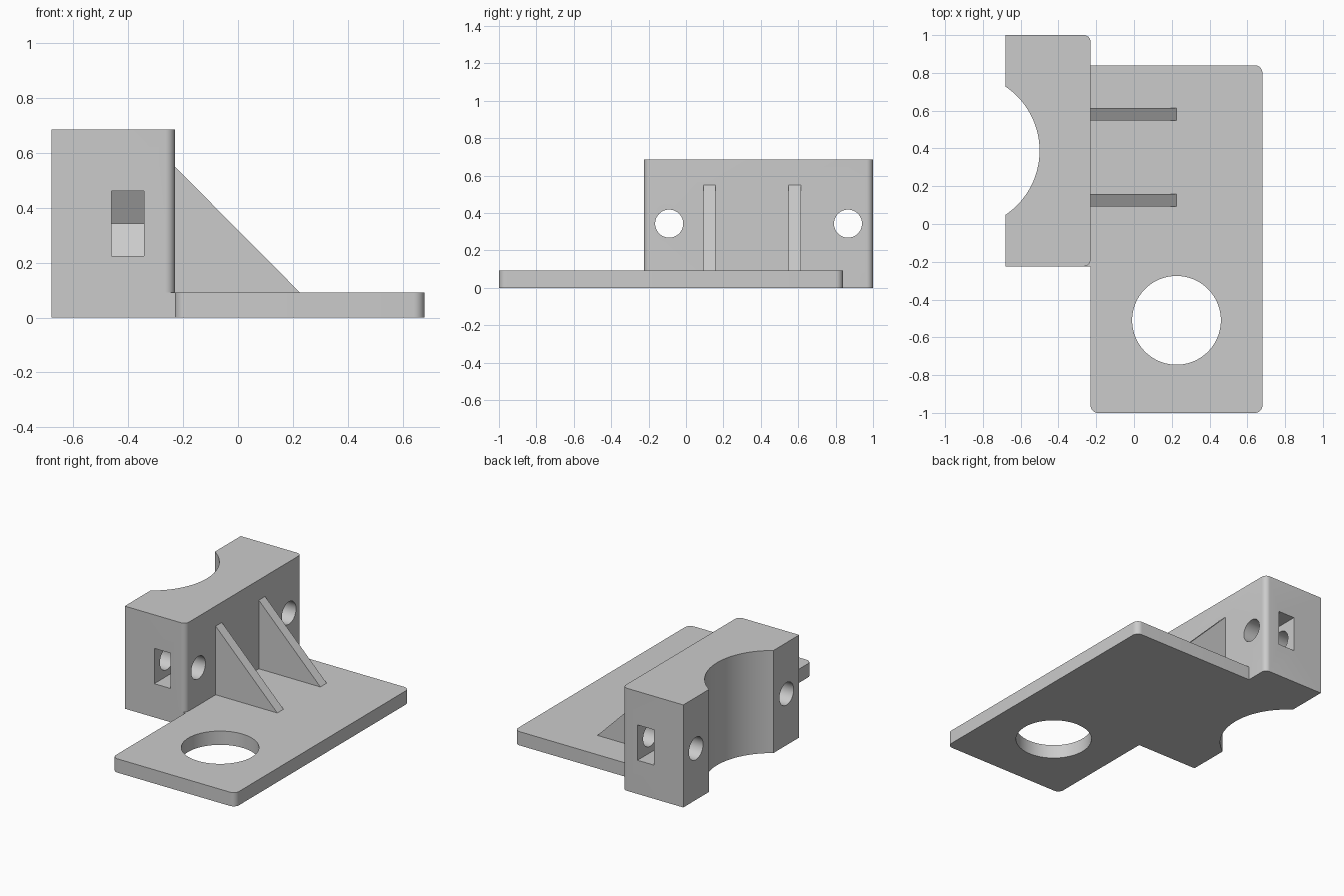
import bpy, bmesh, math
from mathutils import Vector, Matrix

cube = bpy.data.objects.get("Cube")
if cube:
    bpy.data.objects.remove(cube, do_unlink=True)

grey = bpy.data.materials.new("matte grey")
grey.use_nodes = True
grey.diffuse_color = (0.6, 0.6, 0.6, 1)
grey.node_tree.nodes["Principled BSDF"].inputs["Base Color"].default_value = (0.6, 0.6, 0.6, 1)


def rounded(corners, steps=8):
    """Outline from (x, y, radius) right-angle corners."""
    out = []
    for i, (x, y, r) in enumerate(corners):
        p = Vector((x, y))
        if r == 0:
            out.append(p)
            continue
        a = (Vector(corners[i - 1][:2]) - p).normalized()
        b = (Vector(corners[(i + 1) % len(corners)][:2]) - p).normalized()
        for k in range(steps + 1):
            t = math.pi / 2 * k / steps
            out.append(p + r * (a * (1 - math.sin(t)) + b * (1 - math.cos(t))))
    return out


def circle(cx, cy, r, n=64):
    return [Vector((cx + r * math.cos(math.tau * k / n),
                    cy + r * math.sin(math.tau * k / n))) for k in range(n)]


def prism(name, outline, axis, lo, hi):
    """Extrude an outline along z (xy), x (yz) or y (xz)."""
    place = {"z": lambda p: (p[0], p[1], lo),
             "x": lambda p: (lo, p[0], p[1]),
             "y": lambda p: (p[0], lo, p[1])}[axis]
    step = {"z": (0, 0, hi - lo), "x": (hi - lo, 0, 0), "y": (0, hi - lo, 0)}[axis]
    bm = bmesh.new()
    face = bm.faces.new([bm.verts.new(place(p)) for p in outline])
    geo = bmesh.ops.extrude_face_region(bm, geom=[face])["geom"]
    bmesh.ops.translate(bm, vec=step, verts=[g for g in geo if isinstance(g, bmesh.types.BMVert)])
    bmesh.ops.recalc_face_normals(bm, faces=bm.faces)
    mesh = bpy.data.meshes.new(name)
    bm.to_mesh(mesh)
    bm.free()
    mesh.materials.append(grey)
    obj = bpy.data.objects.new(name, mesh)
    bpy.context.collection.objects.link(obj)
    return obj


def combine(target, tool, operation):
    """Apply a boolean and discard the tool."""
    mod = target.modifiers.new("boolean", "BOOLEAN")
    mod.operation, mod.solver, mod.object = operation, "EXACT", tool
    bpy.context.view_layer.objects.active = target
    bpy.ops.object.modifier_apply(modifier=mod.name)
    bpy.data.objects.remove(tool, do_unlink=True)


LEFT, JOIN, RIGHT = -0.68, -0.23, 0.68
BLOCK_Y0, BLOCK_Y1, BLOCK_TOP, PLATE_TOP = -0.224, 1.0, 0.685, 0.092
MID_Y = (BLOCK_Y0 + BLOCK_Y1) / 2

# Upright clamp block with rounded inner edges
body = prism("bracket_body", rounded([
    (LEFT, BLOCK_Y0, 0), (JOIN, BLOCK_Y0, 0.035),
    (JOIN, BLOCK_Y1, 0.035), (LEFT, BLOCK_Y1, 0)]), "z", 0, BLOCK_TOP)

# Base plate, with a tongue that runs into the block
plate = prism("base_plate", rounded([
    (JOIN, -1, 0.04), (RIGHT, -1, 0.04), (RIGHT, 0.84, 0.04),
    (JOIN - 0.06, 0.84, 0), (JOIN - 0.06, BLOCK_Y0, 0), (JOIN, BLOCK_Y0, 0)]),
    "z", 0, PLATE_TOP)
combine(body, plate, "UNION")

# Triangular ribs, sunk slightly into block and plate
for y in (0.126, 0.581):
    rib = prism("rib", [(JOIN - 0.02, 0.05), (0.225, 0.05), (0.225, PLATE_TOP),
                        (JOIN, 0.55), (JOIN - 0.02, 0.55)], "y", y - 0.033, y + 0.033)
    combine(body, rib, "UNION")

# Half-round saddle and large plate hole
combine(body, prism("saddle_cutter", circle(-0.91, MID_Y, 0.41, 128), "z", -0.1, 0.9), "DIFFERENCE")
combine(body, prism("plate_hole_cutter", circle(0.225, -0.51, 0.235, 96), "z", -0.1, 0.2), "DIFFERENCE")

# Bolt holes and side nut slots with a pointed hexagonal end
BOLT_Z, HALF = 0.343, 0.118
for side in (-1, 1):
    y = MID_Y + side * 0.478
    tip = y - side * HALF / math.cos(math.pi / 6)
    shoulder = y - side * HALF * math.tan(math.pi / 6)
    outer = y + side * 0.2
    slot = prism("nut_slot_cutter", [
        (outer, BOLT_Z - HALF), (shoulder, BOLT_Z - HALF), (tip, BOLT_Z),
        (shoulder, BOLT_Z + HALF), (outer, BOLT_Z + HALF)], "x", -0.462, -0.342)
    combine(body, slot, "DIFFERENCE")
    combine(body, prism("bolt_cutter", circle(y, BOLT_Z, 0.075, 48), "x", -0.8, -0.1), "DIFFERENCE")

bpy.ops.object.select_all(action="DESELECT")
body.select_set(True)
bpy.context.view_layer.objects.active = body
bpy.ops.object.shade_smooth_by_angle(angle=math.radians(25))
